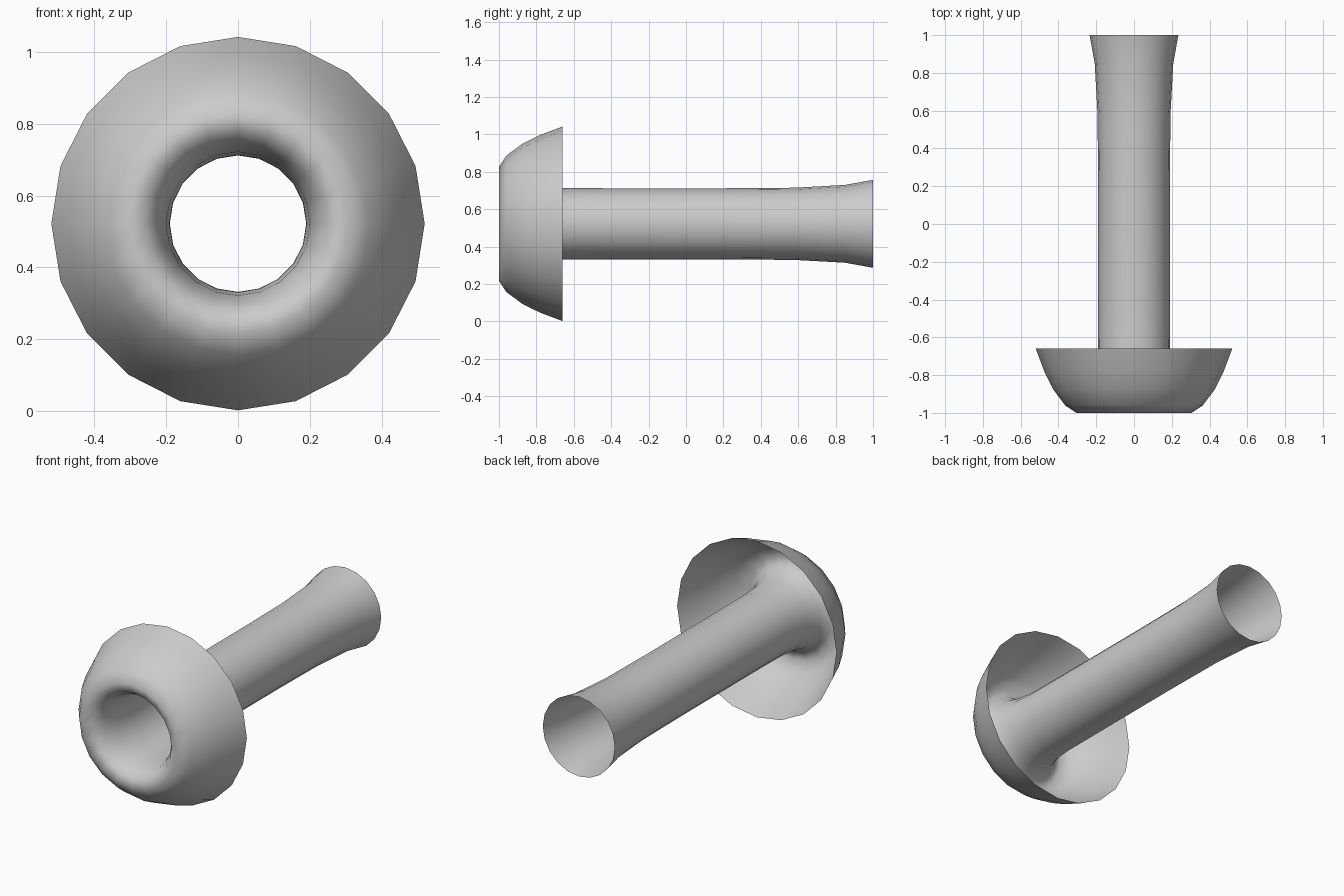
import bpy, bmesh
from math import sin, cos, pi

if "Cube" in bpy.data.objects:
    bpy.data.objects.remove(bpy.data.objects["Cube"])

SIDES = 20
AXIS_Z = 0.522

# Profile (y, radius): bowl rim, rounded front lip, throat, long tube, flared end
profile = [(-0.66, 0.52), (-0.78, 0.475), (-0.875, 0.428), (-0.96, 0.365),
           (-1.0, 0.305), (-0.985, 0.255), (-0.935, 0.222), (-0.85, 0.2),
           (-0.72, 0.191), (-0.4, 0.19), (0.2, 0.19), (0.58, 0.193),
           (0.85, 0.208), (1.0, 0.235)]

# Open shell turned around the y axis
bm = bmesh.new()
rings = []
for y, r in profile:
    rings.append([bm.verts.new((r * sin(2 * pi * i / SIDES), y,
                                AXIS_Z + r * cos(2 * pi * i / SIDES)))
                  for i in range(SIDES)])
for a, b in zip(rings, rings[1:]):
    for i in range(SIDES):
        j = (i + 1) % SIDES
        bm.faces.new((a[i], a[j], b[j], b[i]))
bmesh.ops.recalc_face_normals(bm, faces=bm.faces)
for f in bm.faces:
    f.smooth = True

mesh = bpy.data.meshes.new("flanged_tube")
bm.to_mesh(mesh)
bm.free()
bpy.context.collection.objects.link(bpy.data.objects.new("flanged_tube", mesh))
